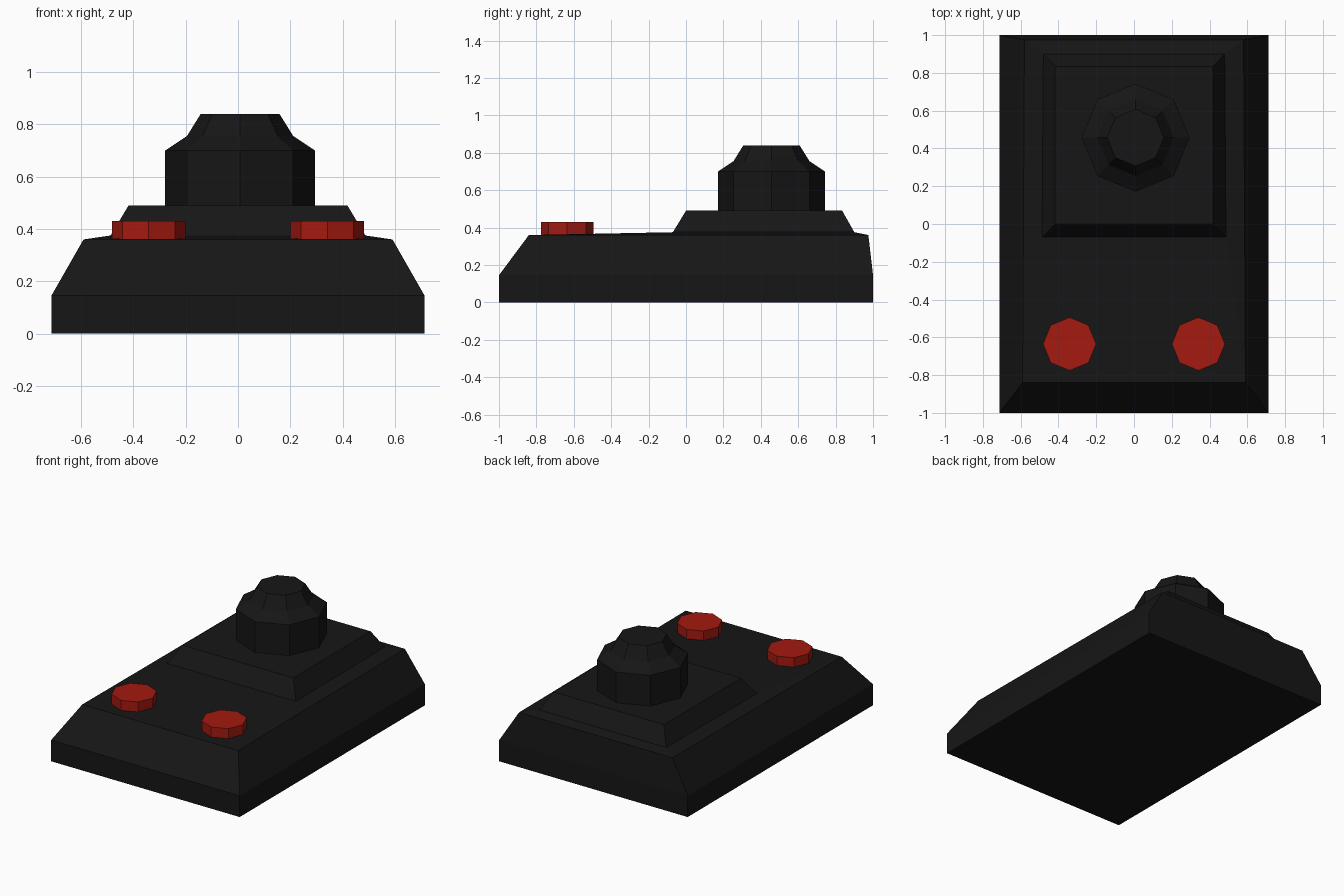
import bpy, math

if "Cube" in bpy.data.objects:
    bpy.data.objects.remove(bpy.data.objects["Cube"])


def material(name, rgb):
    mat = bpy.data.materials.new(name)
    mat.diffuse_color = (*rgb, 1)
    mat.use_nodes = True
    mat.node_tree.nodes["Principled BSDF"].inputs["Base Color"].default_value = mat.diffuse_color
    return mat


def loft(name, rings, mat):
    """Closed, flat-shaded solid skinned through stacked rings of equal point count."""
    n = len(rings[0])
    verts = [p for ring in rings for p in ring]
    faces = [tuple(reversed(range(n))), tuple(range(len(verts) - n, len(verts)))]
    for k in range(len(rings) - 1):
        for i in range(n):
            j = (i + 1) % n
            faces.append((k * n + i, k * n + j, (k + 1) * n + j, (k + 1) * n + i))
    mesh = bpy.data.meshes.new(name)
    mesh.from_pydata(verts, [], faces)
    mesh.materials.append(mat)
    obj = bpy.data.objects.new(name, mesh)
    bpy.context.collection.objects.link(obj)
    return obj


def trapezoid(front_x, back_x, front_y, back_y, z):
    return [(-front_x, front_y, z), (front_x, front_y, z),
            (back_x, back_y, z), (-back_x, back_y, z)]


def octagon(cx, cy, r, z):
    return [(cx + r * math.cos(i * math.pi / 4), cy + r * math.sin(i * math.pi / 4), z)
            for i in range(8)]


black = material("black", (0.008, 0.008, 0.008))
red = material("red", (0.37, 0.01, 0.005))

# Housing: slab, chamfered shoulder, sloping front deck, raised rear platform
housing = loft("housing", [
    trapezoid(0.713, 0.713, -1, 1, 0),
    trapezoid(0.713, 0.713, -1, 1, 0.145),
    trapezoid(0.59, 0.58, -0.84, 0.975, 0.36),
    trapezoid(0.487, 0.48, -0.07, 0.90, 0.375),
    trapezoid(0.418, 0.418, 0, 0.835, 0.49)], black)
# Deck front edge sits level, so the deck rises gently to the platform foot

# Eight-sided knob with a stepped, tapered cap
loft("knob", [octagon(0.008, 0.457, r, z) for r, z in
              [(0.286, 0.48), (0.286, 0.70), (0.203, 0.755), (0.15, 0.84)]], black)

# Two red buttons on the deck
for side, label in ((-1, "left"), (1, "right")):
    loft(f"{label}_button", [octagon(side * 0.341, -0.635, 0.141, z)
                             for z in (0.355, 0.43)], red)
